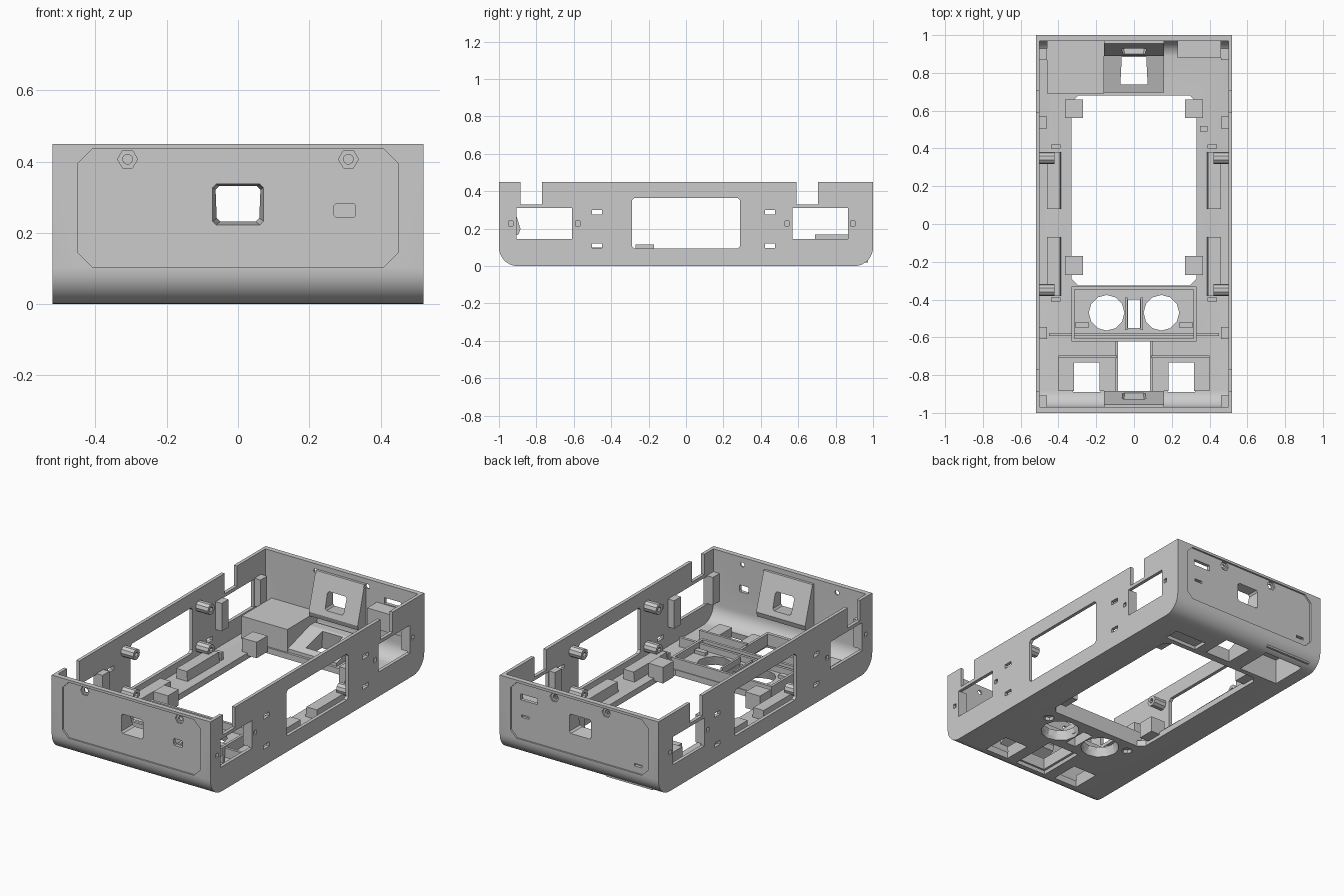
import bpy, bmesh, math

if "Cube" in bpy.data.objects:
    bpy.data.objects.remove(bpy.data.objects["Cube"])

# ---------- helpers: every part is a loft between two 2D loops ----------
def rect(u0, u1, v0, v1, ch=0.0):
    if not ch:
        return [(u0, v0), (u1, v0), (u1, v1), (u0, v1)]
    return [(u0 + ch, v0), (u1 - ch, v0), (u1, v0 + ch), (u1, v1 - ch),
            (u1 - ch, v1), (u0 + ch, v1), (u0, v1 - ch), (u0, v0 + ch)]

def ngon(u, v, r, n):
    return [(u + r * math.cos(2 * math.pi * i / n), v + r * math.sin(2 * math.pi * i / n)) for i in range(n)]

def tub(hy, z0, z1, r, n=8):
    pts = [(hy, z1), (-hy, z1)]
    arc = [math.pi / 2 * i / n for i in range(n + 1)]
    pts += [(-hy + r - r * math.cos(a), z0 + r - r * math.sin(a)) for a in arc]
    pts += [(hy - r + r * math.sin(a), z0 + r - r * math.cos(a)) for a in arc]
    return pts

def solid(bm, axis, loop, w0, w1, loop2=None):
    put = {'x': lambda u, v, w: (w, u, v), 'y': lambda u, v, w: (u, w, v), 'z': lambda u, v, w: (u, v, w)}[axis]
    a = [bm.verts.new(put(u, v, w0)) for u, v in loop]
    b = [bm.verts.new(put(u, v, w1)) for u, v in (loop2 or loop)]
    n = len(a)
    faces = [bm.faces.new(a), bm.faces.new(b)]
    faces += [bm.faces.new((a[i], a[(i + 1) % n], b[(i + 1) % n], b[i])) for i in range(n)]
    bmesh.ops.recalc_face_normals(bm, faces=faces)

def box(bm, x0, x1, y0, y1, z0, z1):
    solid(bm, 'z', rect(x0, x1, y0, y1), z0, z1)

def make(name, bm):
    bmesh.ops.recalc_face_normals(bm, faces=bm.faces[:])
    me = bpy.data.meshes.new(name)
    bm.to_mesh(me)
    bm.free()
    ob = bpy.data.objects.new(name, me)
    bpy.context.collection.objects.link(ob)
    return ob

def cut(ob, cutter):
    cutter.hide_render = True
    m = ob.modifiers.new('cut', 'BOOLEAN')
    m.object, m.operation, m.solver = cutter, 'DIFFERENCE', 'EXACT'
    m.use_self = True
    bpy.context.view_layer.objects.active = ob
    bpy.ops.object.modifier_apply(modifier=m.name)

# ---------- shell: rounded tub, hollowed ----------
bm = bmesh.new()
solid(bm, 'x', tub(1.0, 0, .45, .1), -.52, .52)
shell = make('case_shell', bm)
bm = bmesh.new()
solid(bm, 'x', tub(.97, .035, .6, .09), -.5, .5)
cavity = make('cavity_cutter', bm)
cut(shell, cavity)

# recessed end panels
bm = bmesh.new()
for s in (-1, 1):
    solid(bm, 'y', rect(-.45, .45, .105, .435, .04), s * 1.05, s * .99)
panels = make('panel_cutter', bm)
cut(shell, panels)

# ---------- openings in the side walls ----------
bm = bmesh.new()
for s in (-1, 1):
    def side(y0, y1, z0, z1, ch=0.0):
        solid(bm, 'x', rect(y0, y1, z0, z1, ch), s * .49, s * .55)
    side(-.29, .29, .093, .365, .015)
    for y0, y1 in ((-.905, -.61), (.57, .865)):
        side(y0, y1, .145, .31)
    for y0, y1 in ((-.885, -.77), (.59, .705)):
        side(y0, y1, .33, .5)
    for y in (-.475, .45):
        for z in (.11, .288):
            side(y - .027, y + .027, z - .012, z + .012)
    for y in (-.938, -.58, .54, .892):
        side(y - .012, y + .012, .215, .24)
side_cut = make('side_cutter', bm)
cut(shell, side_cut)

# ---------- openings in the end walls ----------
bm = bmesh.new()
for s, sx in ((-1, .31), (1, .17)):
    solid(bm, 'y', rect(-.075, .075, .22, .34, .01), s * 1.02, s * .86, rect(-.055, .055, .235, .325, .01))
    for x in (-sx, sx):
        solid(bm, 'y', ngon(x, .407, .028, 6), s * 1.02, s * .98)
        solid(bm, 'y', ngon(x, .407, .014, 10), s * .985, s * .95)
solid(bm, 'y', rect(.27, .33, .243, .283, .006), -1.02, -.95)
solid(bm, 'y', rect(.28, .39, .335, .37), .95, 1.02)
for x, z in ((.36, .24), (-.38, .15)):
    solid(bm, 'y', rect(x - .025, x + .025, z - .007, z + .007), .95, 1.02)
end_cut = make('end_cutter', bm)
cut(shell, end_cut)

# ---------- openings in the floor, flared towards the underside ----------
bm = bmesh.new()
def flare(x, y, hx, hy, f, top=.12):
    solid(bm, 'z', rect(x - hx - f, x + hx + f, y - hy - f, y + hy + f), -.01, top, rect(x - hx, x + hx, y - hy, y + hy))
solid(bm, 'z', rect(-.33, .33, -.325, .68, .035), -.05, .13)
for s in (-1, 1):
    solid(bm, 'z', ngon(s * .145, -.47, .11, 12), -.01, .08, ngon(s * .145, -.47, .088, 12))
    solid(bm, 'z', ngon(s * .285, -.4, .03, 8), -.01, .02)
    flare(s * .25, -.81, .06, .067, .02)
flare(0, -.475, .033, .075, 0)
flare(0, -.755, .08, .122, .025)
flare(0, .815, .06, .065, .025, .14)
box(bm, -.44, -.18, .71, .93, -.01, .15)
box(bm, .15, .36, .71, .8, -.01, .02)
floor_cut = make('floor_cutter', bm)
cut(shell, floor_cut)

# ---------- floor fittings that share the floor openings ----------
bm = bmesh.new()
box(bm, -.46, -.16, .69, .972, .02, .17)
block = make('rear_pocket_block', bm)
bm = bmesh.new()
solid(bm, 'x', [(.695, .02), (.695, .055), (.9, .115), (.95, .115), (.95, .02)], -.16, .16)
ramp = make('rear_floor_sensor_ramp', bm)
bm = bmesh.new()
box(bm, -.4, .4, -.885, -.7, .02, .065)
plate = make('front_sensor_plate', bm)
bm = bmesh.new()
box(bm, -.32, .32, -.61, -.335, .02, .055)
bay = make('rangefinder_bay_floor', bm)
for ob in (block, ramp, plate, bay):
    cut(ob, floor_cut)

# ---------- sloped sensor hoods on the end walls ----------
for name, s, d in (('front_hood', -1, .885), ('rear_hood', 1, .89)):
    bm = bmesh.new()
    solid(bm, 'x', [(s * .975, .42), (s * .955, .42), (s * d, .2), (s * (d + .01), .17), (s * .975, .13)], -.16, .16)
    hood = make(name, bm)
    cut(hood, end_cut)

# ---------- thin ribs around the sensor bays ----------
bm = bmesh.new()
for s in (-1, 1):
    box(bm, s * .315, s * .33, -.62, -.33, .02, .1)
    box(bm, s * .035, s * .047, -.56, -.39, .02, .09)
    box(bm, s * .085, s * .1, -.9, -.62, .02, .09)
    box(bm, s * .24, s * .31, -.55, -.52, .03, .075)
for y, hx, z in ((-.338, .33, .1), (-.615, .33, .1), (-.585, .45, .09)):
    box(bm, -hx, hx, y - .008, y + .008, .02, z)
box(bm, -.1, .1, -.905, -.885, .02, .09)
for s in (-1, 1):
    box(bm, s * .09, s * .4, -.71, -.695, .02, .1)
make('bay_ribs', bm)

# ---------- repeated fittings on both sides ----------
bm = bmesh.new()
for s in (-1, 1):
    for y in (.61, -.22):
        box(bm, s * .27, s * .365, y - .05, y + .05, .02, .115)
make('support_blocks', bm)

bm = bmesh.new()
for s in (-1, 1):
    for y0, y1 in ((.08, .38), (-.38, -.07)):
        solid(bm, 'y', [(s * .46, .02), (s * .385, .02), (s * .392, .093), (s * .46, .093)], y0, y1)
    for y in (.41, -.4):
        box(bm, s * .39, s * .44, y - .01, y + .01, .02, .08)
box(bm, .35, .39, .49, .52, .02, .075)
make('floor_rails', bm)

bm = bmesh.new()
for s in (-1, 1):
    for y in (-.35, .35):
        for z in (.11, .35):
            solid(bm, 'x', ngon(y, z, .032, 10), s * .505, s * .42)
pegs = make('wall_pegs', bm)
bm = bmesh.new()
for s in (-1, 1):
    for y in (-.35, .35):
        for z in (.11, .35):
            solid(bm, 'x', ngon(y, z, .014, 8), s * .46, s * .4)
peg_holes = make('peg_hole_cutter', bm)
cut(pegs, peg_holes)

bm = bmesh.new()
for s in (-1, 1):
    for y0, y1 in ((.505, .568), (.868, .93), (-.61, -.545), (-.972, -.908)):
        box(bm, s * .46, s * .505, y0, y1, .15, .315)
posts = make('window_posts', bm)

bm = bmesh.new()
box(bm, .23, .46, .88, .975, .22, .33)
make('rear_slot_shelf', bm)

# ---------- tidy up: drop cutters, smooth only the curves ----------
for ob in (cavity, panels, side_cut, end_cut, floor_cut, peg_holes):
    bpy.data.objects.remove(ob)
bpy.ops.object.select_all(action='DESELECT')
for ob in (shell, pegs):
    ob.select_set(True)
bpy.context.view_layer.objects.active = shell
bpy.ops.object.shade_smooth_by_angle(angle=math.radians(30))
